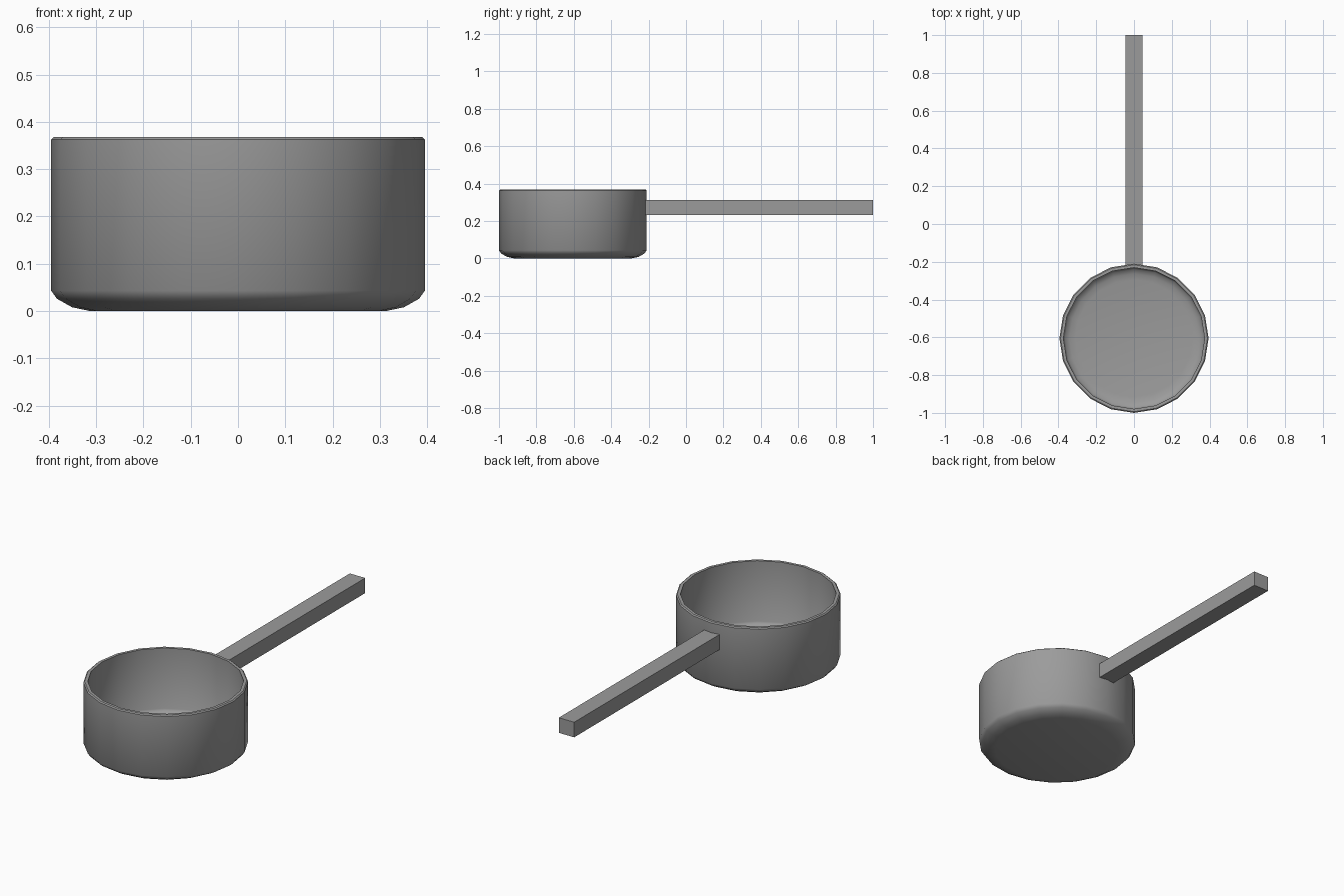
import bpy, bmesh, math

cube = bpy.data.objects.get("Cube")
if cube:
    bpy.data.objects.remove(cube, do_unlink=True)

SIDES = 20
POT_Y = -0.605

metal = bpy.data.materials.new("grey_metal")
metal.use_nodes = True
grey = (0.33, 0.33, 0.33, 1)
metal.diffuse_color = grey
metal.node_tree.nodes["Principled BSDF"].inputs["Base Color"].default_value = grey


def make_object(name, bm):
    bmesh.ops.recalc_face_normals(bm, faces=bm.faces)
    mesh = bpy.data.meshes.new(name)
    bm.to_mesh(mesh)
    bm.free()
    mesh.materials.append(metal)
    obj = bpy.data.objects.new(name, mesh)
    bpy.context.collection.objects.link(obj)
    return obj


# Pot: outer wall, rim and inner wall as one lathed profile
profile = [(0.313, 0), (0.351, 0.008), (0.383, 0.026), (0.395, 0.043),
           (0.395, 0.363), (0.389, 0.368), (0.374, 0.368),
           (0.374, 0.048), (0.366, 0.036), (0.342, 0.026), (0.311, 0.02)]
bm = bmesh.new()
rings = []
for r, z in profile:
    angles = [math.tau * i / SIDES for i in range(SIDES)]
    rings.append([bm.verts.new((r * math.cos(a), r * math.sin(a), z)) for a in angles])
for low, high in zip(rings, rings[1:]):
    for i in range(SIDES):
        j = (i + 1) % SIDES
        bm.faces.new((low[i], low[j], high[j], high[i]))
bm.faces.new(rings[0])      # underside
bm.faces.new(rings[-1])     # inner floor
pot = make_object("pot_body", bm)
pot.location.y = POT_Y
bpy.context.view_layer.objects.active = pot
pot.select_set(True)
bpy.ops.object.shade_smooth_by_angle(angle=math.radians(40))

# Handle: straight square bar set into the back of the wall
bm = bmesh.new()
bmesh.ops.create_cube(bm, size=1)
bmesh.ops.scale(bm, vec=(0.09, 1.216, 0.08), verts=bm.verts)
handle = make_object("handle", bm)
handle.location = (0, 0.392, 0.272)
